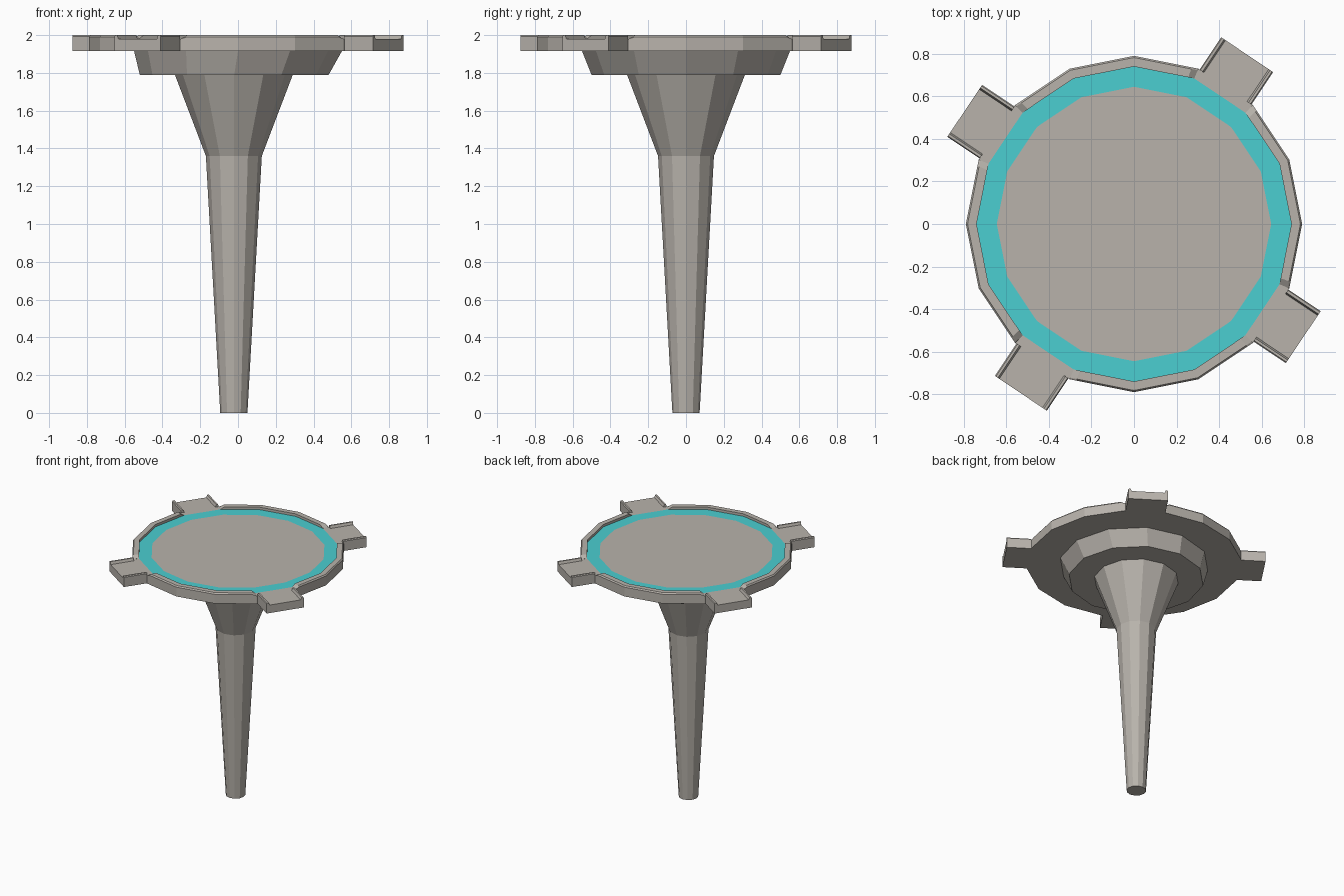
import bpy, bmesh, math
from mathutils import Vector

if "Cube" in bpy.data.objects:
    bpy.data.objects.remove(bpy.data.objects["Cube"])

FLOOR, TOP, BASE = 1.98, 2.0, 1.915
STEP = math.radians(22.5)


def finish(name, bm, mats=()):
    bmesh.ops.recalc_face_normals(bm, faces=bm.faces)
    me = bpy.data.meshes.new(name)
    bm.to_mesh(me)
    bm.free()
    for m in mats:
        me.materials.append(m)
    ob = bpy.data.objects.new(name, me)
    bpy.context.collection.objects.link(ob)
    return ob


def loft(bm, sections, closed=True):
    """Bridge point loops into a capped solid; returns face bands."""
    loops = [[bm.verts.new(p) for p in s] for s in sections]
    n = len(loops[0])
    bands = []
    for a, b in zip(loops, loops[1:]):
        bands.append([bm.faces.new((a[i], a[(i + 1) % n], b[(i + 1) % n], b[i]))
                      for i in range(n)])
    bm.faces.new(loops[0][::-1])
    bm.faces.new(loops[-1])
    return bands


def ring(r, z, n, cx=0.0):
    return [(cx + r * math.cos(math.tau * i / n), r * math.sin(math.tau * i / n), z)
            for i in range(n)]


def material(name, col):
    m = bpy.data.materials.new(name)
    m.diffuse_color = col
    m.use_nodes = True
    m.node_tree.nodes["Principled BSDF"].inputs["Base Color"].default_value = m.diffuse_color
    return m


grey = material("grey", (0.48, 0.45, 0.41, 1))
cyan = material("cyan", (0.07, 0.62, 0.64, 1))

# Platform disc with coloured band
bm = bmesh.new()
bands = loft(bm, [ring(0.79, BASE, 16), ring(0.79, FLOOR, 16),
                  ring(0.74, FLOOR, 16), ring(0.645, FLOOR, 16)])
for f in bands[2]:
    f.material_index = 1
finish("platform", bm, (grey, cyan))

# Raised rim: four runs of three edges, ends ramping down to the floor
def chord(k):
    """Unit point at fractional corner index k along the 16-gon."""
    i = math.floor(k)
    a, b = (Vector((math.cos(j * STEP), math.sin(j * STEP))) for j in (i, i + 1))
    return a.lerp(b, k - i)


bm = bmesh.new()
profile = [(0.79, 0.0), (0.79, 0.5), (0.782, 1.0), (0.74, 1.0), (0.74, 0.0)]
for q in range(4):
    s = 3 + 4 * q
    sections = []
    for k, h in ((0, 0.02), (0.1, 1), (1, 1), (2, 1), (2.9, 1), (3, 0.02)):
        p = chord(s + k)
        sections.append([(p.x * r, p.y * r, FLOOR + (TOP - FLOOR) * h * t)
                         for r, t in profile])
    loft(bm, sections)
finish("rim", bm, (grey,))

# Four tabs with side rails
bm = bmesh.new()
half = [(-0.147, BASE), (-0.147, 1.993), (-0.142, TOP), (-0.130, TOP), (-0.122, FLOOR)]
section = half + [(-t, z) for t, z in reversed(half)]
for q in range(4):
    a = math.radians(56.25 + 90 * q)
    c, s = math.cos(a), math.sin(a)
    loft(bm, [[(r * c - t * s, r * s + t * c, z) for t, z in section]
              for r in (0.774, 0.957)])
finish("tabs", bm, (grey,))

# Collar below the platform, lower ring slightly off centre
bm = bmesh.new()
loft(bm, [ring(0.50, 1.79, 12, -0.02), ring(0.55, BASE, 12)])
finish("collar", bm, (grey,))

# Tapered stem with flared top
bm = bmesh.new()
loft(bm, [ring(r, z, 12, -0.022) for r, z in
          ((0.072, 0), (0.148, 1.36), (0.312, 1.79))])
finish("stem", bm, (grey,))
